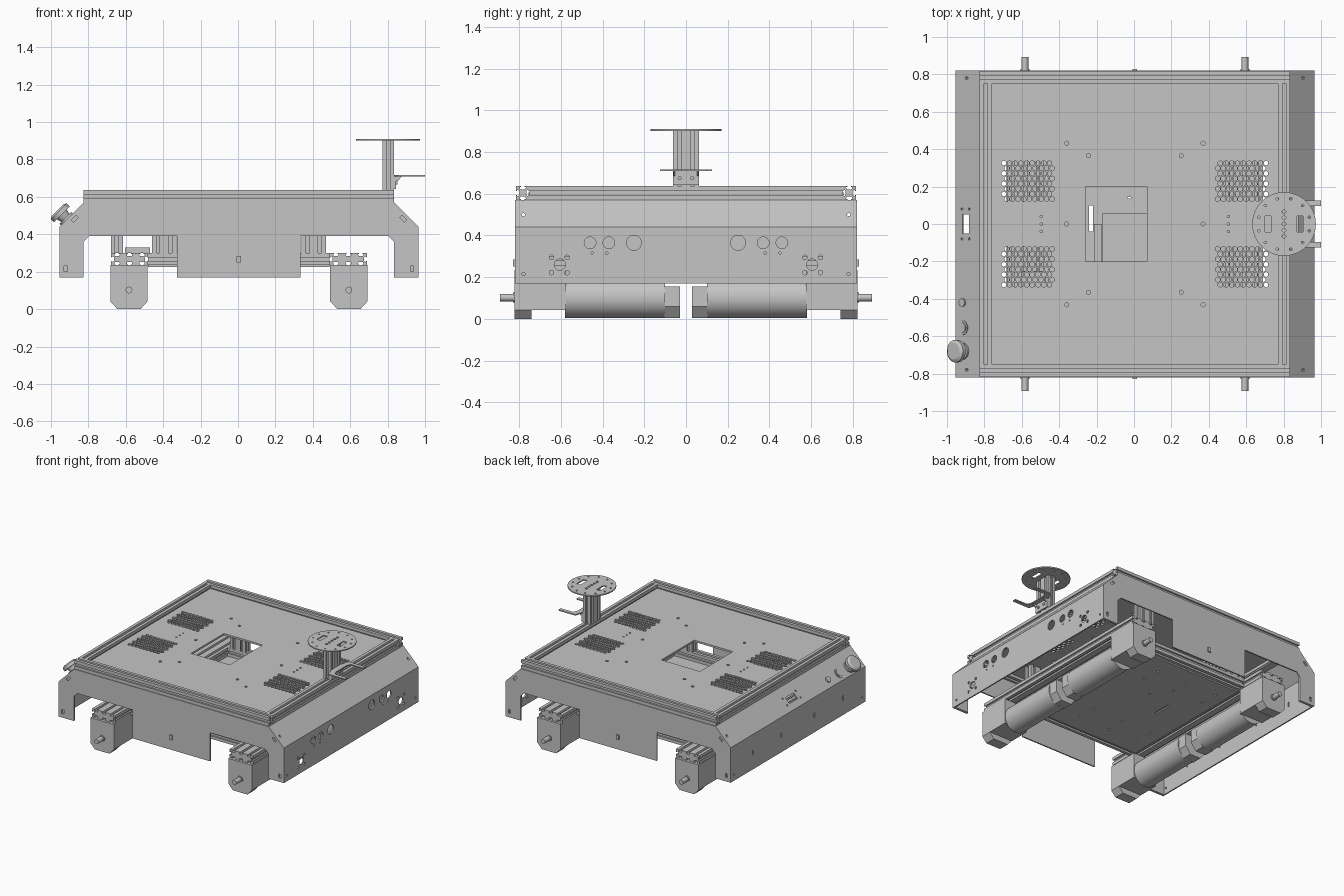
import bpy, bmesh, math
from mathutils import Matrix, Vector

cube = bpy.data.objects.get("Cube")
if cube:
    bpy.data.objects.remove(cube)

grey = bpy.data.materials.new("plain_grey")
grey.use_nodes = True
GREY = (0.56, 0.56, 0.56, 1)
grey.diffuse_color = GREY
grey.node_tree.nodes["Principled BSDF"].inputs["Base Color"].default_value = GREY
parts = []
SIGNS = (-1, 1)
X, Y, Z = (1, 0, 0), (0, 1, 0), (0, 0, 1)


def finish(name, bm):
    bmesh.ops.recalc_face_normals(bm, faces=bm.faces)
    mesh = bpy.data.meshes.new(name)
    bm.to_mesh(mesh)
    bm.free()
    mesh.materials.append(grey)
    ob = bpy.data.objects.new(name, mesh)
    bpy.context.collection.objects.link(ob)
    parts.append(ob)
    return ob


def prism(name, pts, axis, a, b):
    """Extrude a 2D outline along an axis from a to b."""
    place = {"x": lambda p, t: (t, p[0], p[1]),
             "y": lambda p, t: (p[0], t, p[1]),
             "z": lambda p, t: (p[0], p[1], t)}[axis]
    bm = bmesh.new()
    face = bm.faces.new([bm.verts.new(place(p, a)) for p in pts])
    ext = bmesh.ops.extrude_face_region(bm, geom=[face])
    shift = Vector(place((0, 0), b - a))
    bmesh.ops.translate(bm, vec=shift, verts=[v for v in ext["geom"] if isinstance(v, bmesh.types.BMVert)])
    return finish(name, bm)


def box(name, x, y, z):
    return prism(name, [(x[0], y[0]), (x[1], y[0]), (x[1], y[1]), (x[0], y[1])], "z", z[0], z[1])


def add_rod(bm, centre, direction, r, length, sides=24, r2=None):
    turn = Vector(Z).rotation_difference(Vector(direction)).to_matrix().to_4x4()
    bmesh.ops.create_cone(bm, cap_ends=True, segments=sides, radius1=r, radius2=r if r2 is None else r2,
                          depth=length, matrix=Matrix.Translation(centre) @ turn)


def rod(name, centre, direction, r, length, sides=32, r2=None):
    bm = bmesh.new()
    add_rod(bm, centre, direction, r, length, sides, r2)
    return finish(name, bm)


def cut(ob, rods=(), boxes=()):
    """Cut round holes (centre, direction, radius, sides) and boxes (centre, size, tilt)."""
    bm = bmesh.new()
    for centre, direction, r, sides in rods:
        add_rod(bm, centre, direction, r, 0.06, sides)
    for centre, size, tilt in boxes:
        m = Matrix.Translation(centre) @ Matrix.Rotation(tilt, 4, "Y") @ Matrix.Diagonal((*size, 1))
        bmesh.ops.create_cube(bm, size=1, matrix=m)
    tool = finish("cutter", bm)
    tool.hide_render = True
    mod = ob.modifiers.new("holes", "BOOLEAN")
    mod.object, mod.operation, mod.solver = tool, "DIFFERENCE", "EXACT"
    graph = bpy.context.evaluated_depsgraph_get()
    mesh = bpy.data.meshes.new_from_object(ob.evaluated_get(graph))
    ob.modifiers.clear()
    ob.data = mesh
    parts.remove(tool)
    bpy.data.objects.remove(tool)


def slotted(u, v, nu=1, nv=1):
    """Outline of a slotted frame extrusion."""
    size, low = (u[1] - u[0], v[1] - v[0]), Vector((u[0], v[0]))
    corners = [Vector(c) for c in ((0, 0), (size[0], 0), size, (0, size[1]))]
    pts = []
    for i, n in enumerate((nu, nv, nu, nv)):
        a, b = corners[i], corners[(i + 1) % 4]
        d = (b - a).normalized()
        inward = Vector((-d.y, d.x))
        pts.append(low + a)
        for k in range(n):
            c = low + a + (b - a) * (k + 0.5) / n
            for along, deep in ((-0.009, 0), (-0.009, 0.004), (-0.015, 0.006), (-0.012, 0.016),
                                (0.012, 0.016), (0.015, 0.006), (0.009, 0.004), (0.009, 0)):
                pts.append(c + d * along + inward * deep)
    return [tuple(p) for p in pts]


def span(s, a, b):
    return tuple(sorted((s * a, s * b)))


# Front and back panels with wheel notches, backed by flanges at the legs
half = [(0.33, 0.17), (0.33, 0.39), (0.80, 0.39), (0.83, 0.36), (0.83, 0.17), (0.96, 0.17), (0.96, 0.44), (0.83, 0.57)]
outline = half + [(-x, z) for x, z in reversed(half)]
for s, name in ((-1, "front_panel"), (1, "back_panel")):
    panel = prism(name, outline, "y", s * 0.81, s * 0.82)
    cut(panel, (), [((t * 0.925, s * 0.815, 0.215), (0.018, 0.06, 0.03), 0) for t in SIGNS]
        + [((t * 0.878, s * 0.815, 0.483), (0.018, 0.06, 0.035), t * -math.pi / 4) for t in SIGNS])
    for t in SIGNS:
        flange = [(0.835, 0.17), (0.955, 0.17), (0.955, 0.438), (0.835, 0.558)]
        prism("corner_flange", [(t * x, z) for x, z in flange], "y", s * 0.80, s * 0.81)
    box(name + "_connector", (-0.012, 0.012), span(s, 0.815, 0.83), (0.25, 0.285))

# Side panels with sloped shoulders
for s, name in ((-1, "right_side_panel"), (1, "left_side_panel")):
    prof = [(0.96, 0.17), (0.96, 0.44), (0.83, 0.57), (0.77, 0.57), (0.77, 0.56), (0.826, 0.56), (0.95, 0.436), (0.95, 0.17)]
    panel = prism(name, [(s * x, z) for x, z in prof], "y", -0.81, 0.81)
    holes = [((s * x, t * 0.78, z), X, 0.008, 10) for t in SIGNS for x, z in ((0.955, 0.215), (0.9, 0.5))]
    slots = []
    if s > 0:
        for t in SIGNS:
            holes += [((0.955, t * y, 0.365), X, r, 24) for y, r in ((0.25, 0.036), (0.37, 0.028), (0.46, 0.028))]
            holes += [((0.955, t * y, 0.315), X, 0.006, 8) for y in (0.38, 0.45)]
            holes.append(((0.955, t * 0.605, 0.26), X, 0.027, 24))
            holes += [((0.955, t * y, z), X, 0.011, 10) for y in (0.57, 0.645) for z in (0.222, 0.295)]
    else:
        slots.append(((-0.905, 0, 0.495), (0.05, 0.1, 0.06), -math.pi / 4))
        slots += [((-0.955, y, 0.3), (0.05, 0.012, 0.035), 0) for y in (-0.55, -0.2, 0.2, 0.55)]
        holes += [((x, t * 0.08, 1.4 + x), (-1, 0, 1), 0.007, 8) for t in SIGNS for x in (-0.925, -0.885)]
    cut(panel, holes, slots)

# Top frame of slotted rails
for s in SIGNS:
    prism("frame_cross_rail", slotted(span(s, 0.75, 0.815), (0.57, 0.637)), "x", -0.83, 0.83)
    prism("frame_side_rail", slotted(span(s, 0.765, 0.83), (0.57, 0.637)), "y", -0.75, 0.75)

# Top deck with vent grilles, access opening and bolt holes
deck = box("top_deck", (-0.77, 0.77), (-0.755, 0.755), (0.592, 0.606))
holes = []
for sx in SIGNS:
    for sy in SIGNS:
        for row in range(8):
            for col in range(9):
                x = 0.442 + col * 0.0305 + (row % 2) * 0.015
                holes.append(((sx * x, sy * (0.133 + row * 0.0275), 0.6), Z, 0.0135, 6))
        holes += [((sx * x, sy * y, 0.6), Z, 0.011, 10) for x, y in ((0.248, 0.365), (0.365, 0.432))]
    holes.append(((sx * 0.365, 0, 0.6), Z, 0.011, 10))
    holes += [((sx * 0.5, y, 0.6), Z, 0.007, 8) for y in (-0.04, 0, 0.04)]
cut(deck, holes, [((-0.1, 0, 0.6), (0.33, 0.4, 0.1), 0)])

# Lower chassis rails, posts and tray
for s in SIGNS:
    prism("chassis_rail", slotted(span(s, 0.485, 0.685), (0.235, 0.3), 3, 1), "y", -0.805, 0.805)
    prism("chassis_cross_rail", slotted(span(s, 0.56, 0.625), (0.235, 0.3)), "x", -0.485, 0.485)
    for t in SIGNS:
        prism("post", slotted(span(s, 0.335, 0.465), span(t, 0.56, 0.625), 2, 1), "z", 0.3, 0.592)
prism("outer_post", slotted((-0.685, -0.62), (-0.625, -0.56)), "z", 0.3, 0.592)
tray = box("lower_tray", (-0.485, 0.485), (-0.56, 0.56), (0.225, 0.235))
cut(tray, [((x * 0.13, y * 0.14, 0.23), Z, 0.01, 8) for x in (-3, -1, 1, 3) for y in (-3, -2, 2, 3)],
    [((-0.235, 0.03, 0.23), (0.02, 0.14, 0.05), 0), ((-0.03, 0.14, 0.23), (0.02, 0.01, 0.05), 0)])

# Internal electronics
box("control_box", (-0.175, 0.065), (-0.2, 0.055), (0.234, 0.255))
box("circuit_card", (-0.22, -0.18), (-0.2, 0.0), (0.234, 0.32))
box("relay_box", (-0.61, -0.475), (-0.4, -0.25), (0.3, 0.33))

# Four drive units
mount = [(-0.1, 0.235), (-0.1, 0.042), (-0.062, 0.0), (0.062, 0.0), (0.1, 0.042), (0.1, 0.235)]
cap = [(-0.088, 0.155), (-0.088, 0.06), (-0.045, 0.004), (0.045, 0.004), (0.088, 0.06), (0.088, 0.155)]
for sx in SIGNS:
    cx = sx * 0.588
    for sy in SIGNS:
        prism("motor_mount", [(cx + x, z) for x, z in mount], "y", sy * 0.74, sy * 0.822)
        box("gearbox", (cx - 0.1, cx + 0.1), span(sy, 0.575, 0.742), (0.042, 0.235))
        rod("motor", (cx, sy * 0.34, 0.101), Y, 0.098, 0.48, 48)
        prism("encoder_cap", [(cx + x, z) for x, z in cap], "y", sy * 0.028, sy * 0.105)
        rod("shaft_collar", (cx, sy * 0.824, 0.102), Y, 0.024, 0.01)
        rod("drive_shaft", (cx, sy * 0.852, 0.102), Y, 0.018, 0.08, 20)

# Sensor mast with round platform
prism("mast", slotted((0.767, 0.83), (-0.063, 0.063), 1, 2), "z", 0.637, 0.902)
disc = rod("mast_platform", (0.797, 0, 0.906), Z, 0.17, 0.009, 64)
ring = []
for k in range(12):
    a = (k + 0.5) * math.pi / 6
    ring.append(((0.797 + 0.14 * math.cos(a), 0.14 * math.sin(a), 0.906), Z, 0.007, 10))
ring += [((0.797, y * 0.033, 0.906), Z, 0.01, 10) for y in (-2, -1, 0, 1, 2)]
cut(disc, ring, [((0.797 + s * 0.085, 0, 0.906), (0.032, 0.085, 0.05), 0) for s in SIGNS])

# Forked bracket on the mast
fork = [(0.832, -0.063), (0.85, -0.125), (0.995, -0.125), (0.995, -0.097), (0.89, -0.097), (0.875, -0.063)]
prism("fork_bracket", fork + [(x, -y) for x, y in reversed(fork)], "z", 0.708, 0.716)
box("fork_back_plate", (0.83, 0.84), (-0.063, 0.063), (0.642, 0.716))
for s in SIGNS:
    prism("fork_gusset", [(0.838, 0.685), (0.85, 0.685), (0.87, 0.71), (0.838, 0.71)], "y", s * 0.052, s * 0.06)
    rod("bracket_bolt", (0.843, s * 0.03, 0.675), X, 0.01, 0.01, 12)

# Controls on the sloped shoulder
N = Vector((-1, 0, 1)).normalized()


def control(name, y, r, start, end, r2=None):
    rod(name, Vector((-0.92, y, 0.48)) + N * (start + end) / 2, N, r, end - start, 32, r2)


control("stop_button_base", -0.68, 0.045, -0.01, 0.012)
control("stop_button_neck", -0.68, 0.03, 0.01, 0.042, 0.038)
control("stop_button_head", -0.68, 0.06, 0.038, 0.06)
control("stop_button_dome", -0.68, 0.06, 0.06, 0.07, 0.045)
control("round_button_ring", -0.555, 0.038, -0.01, 0.005)
control("round_button", -0.555, 0.028, 0.0, 0.01)
control("key_switch", -0.42, 0.022, -0.01, 0.01)

# Centre the whole width and smooth round parts while keeping edges sharp
bpy.ops.object.select_all(action="DESELECT")
for ob in parts:
    ob.location.x = 0.005
    ob.select_set(True)
bpy.context.view_layer.objects.active = parts[0]
bpy.ops.object.shade_smooth_by_angle(angle=math.radians(30))
